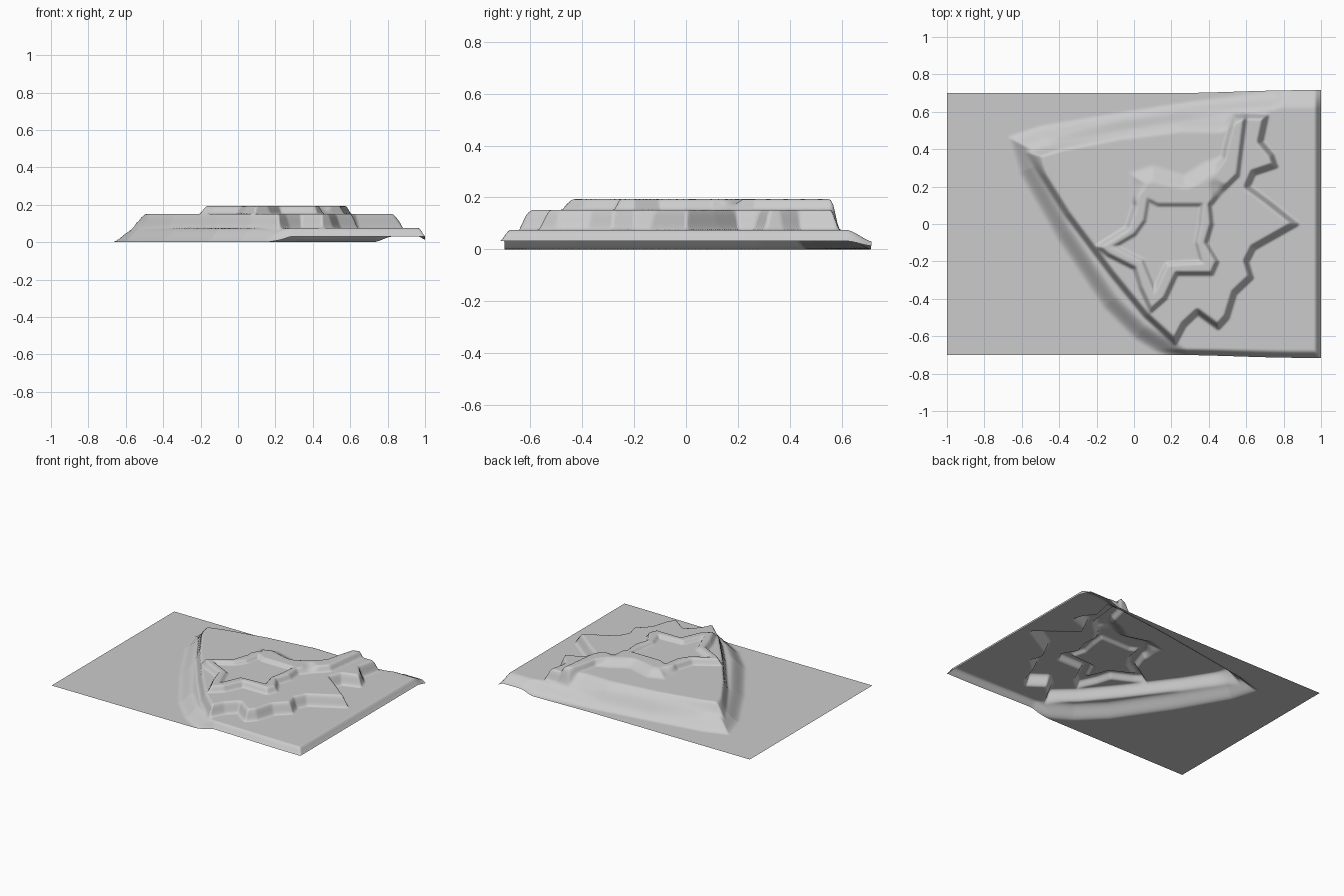
import bpy, bmesh, math

NX, NY = 240, 168          # grid resolution of the sheet
W, D = 1.0, 0.70           # half sizes

# Contour outlines of each terrace
LOW = [(-0.68, 0.47), (-0.62, 0.27), (-0.42, -0.08), (-0.17, -0.45), (0.0, -0.62),
       (0.2, -0.74), (0.3, -1.1), (1.4, -1.1), (1.4, 1.1), (0.75, 1.1),
       (0.72, 0.71), (0.3, 0.66), (-0.2, 0.58), (-0.5, 0.53)]
MID = [(-0.57, 0.385), (-0.36, 0.05), (-0.12, -0.27), (0.06, -0.49), (0.22, -0.635),
       (0.27, -0.54), (0.34, -0.475), (0.45, -0.555), (0.5, -0.50), (0.54, -0.37),
       (0.63, -0.285), (0.605, -0.2), (0.64, -0.13), (0.87, 0.0), (0.72, 0.12),
       (0.61, 0.2), (0.64, 0.27), (0.76, 0.31), (0.74, 0.37), (0.68, 0.44),
       (0.71, 0.58), (0.25, 0.59), (-0.1, 0.54), (-0.4, 0.46)]
TOP = [(-0.2, -0.12), (-0.14, -0.17), (0.0, -0.24), (0.03, -0.34), (0.09, -0.47),
       (0.17, -0.40), (0.23, -0.27), (0.42, -0.27), (0.45, -0.2), (0.39, -0.1),
       (0.42, 0.0), (0.41, 0.1), (0.47, 0.17), (0.56, 0.26), (0.60, 0.58), (0.53, 0.58),
       (0.47, 0.36), (0.38, 0.33), (0.27, 0.26), (0.1, 0.31), (-0.02, 0.27),
       (0.0, 0.1), (-0.04, -0.02)]
STAR = [(-0.12, -0.12), (0.04, -0.20), (0.11, -0.37), (0.18, -0.22), (0.37, -0.21),
        (0.34, -0.1), (0.36, 0.0), (0.37, 0.11), (0.13, 0.11), (0.07, 0.14),
        (0.05, 0.02), (0.0, -0.05)]


def signed_distance(poly, x, y):
    """Distance to the outline, positive inside."""
    best, inside = 1e9, False
    ax, ay = poly[-1]
    for bx, by in poly:
        ex, ey = bx - ax, by - ay
        t = ((x - ax) * ex + (y - ay) * ey) / (ex * ex + ey * ey)
        t = max(0.0, min(1.0, t))
        dx, dy = x - ax - t * ex, y - ay - t * ey
        best = min(best, dx * dx + dy * dy)
        if (ay > y) != (by > y) and x < ax + (y - ay) / ey * ex:
            inside = not inside
        ax, ay = bx, by
    return math.sqrt(best) * (1 if inside else -1)


def ramp(v, width):
    t = max(0.0, min(1.0, v / width))
    return t * t * (3 - 2 * t)


def height(x, y):
    north = ramp(y - 0.25, 0.25) * (1 - ramp(x - 0.45, 0.15))
    z = 0.075 * ramp(signed_distance(LOW, x, y), 0.11)
    z += 0.077 * ramp(signed_distance(MID, x, y) + 0.015, 0.04 + 0.08 * north)
    top = signed_distance(TOP, x, y)
    soft = ramp(y - 0.12, 0.1) * (1 - ramp(x - 0.42, 0.08))
    z += 0.041 * ramp(top + 0.01, 0.03 + 0.07 * soft)
    z -= 0.022 * ramp(signed_distance(STAR, x, y) + 0.005, 0.025)
    # rolled rim along the sheet border
    rim = 0.4 + 0.6 * min(ramp(W - x + 0.005, 0.04), ramp(D + y + 0.005, 0.04))
    back = 0.4 + 0.6 * ramp(D - y + 0.005, 0.09)
    return z * rim * back


# Sheet with terraces
bm = bmesh.new()
rows = []
for j in range(NY + 1):
    y = -D + 2 * D * j / NY
    row = []
    for i in range(NX + 1):
        x = -W + 2 * W * i / NX
        z = height(x, y)
        # slight outward bulge where the border is raised
        bulge = 1 + 0.022 * ramp(abs(y) - 0.6, 0.1) * ramp(x - 0.2, 0.7)
        row.append(bm.verts.new((x, y * bulge, z)))
    rows.append(row)
for a, b in zip(rows, rows[1:]):
    for i in range(NX):
        bm.faces.new((a[i], a[i + 1], b[i + 1], b[i]))
mesh = bpy.data.meshes.new("terraced_terrain")
bm.to_mesh(mesh)
bm.free()
terrain = bpy.data.objects.new("terraced_terrain", mesh)
bpy.context.collection.objects.link(terrain)
for p in mesh.polygons:
    p.use_smooth = True
